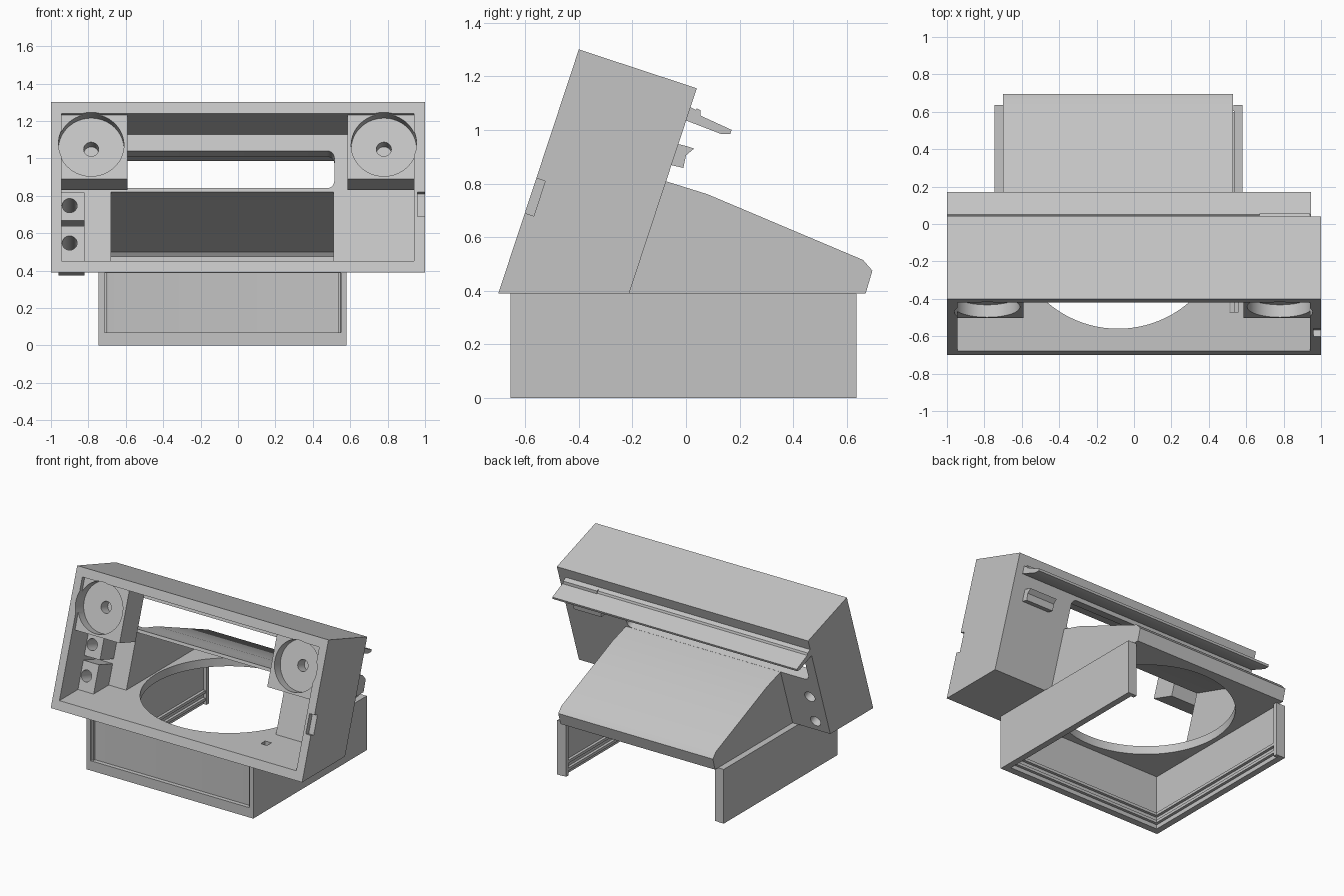
import bpy, bmesh
from mathutils import Vector, Matrix

old = bpy.data.objects.get("Cube")
if old:
    bpy.data.objects.remove(old, do_unlink=True)

grey = bpy.data.materials.new("light grey plastic")
grey.use_nodes = True
COLOUR = (0.55, 0.55, 0.55, 1)
grey.diffuse_color = COLOUR
grey.node_tree.nodes["Principled BSDF"].inputs["Base Color"].default_value = COLOUR

DEPTH = Vector((0, 0.95, -0.313)).normalized()   # into the tilted head
UP = Vector((0, 0, 1))


def tilt(depth, h):
    """(y, z) of a point behind the tilted front face, at front height h."""
    return (-0.70 + 0.33 * (h - 0.39) + depth * 0.95, h - depth * 0.313)


def finish(name, bm):
    bmesh.ops.recalc_face_normals(bm, faces=bm.faces[:])
    mesh = bpy.data.meshes.new(name)
    bm.to_mesh(mesh)
    bm.free()
    mesh.materials.append(grey)
    ob = bpy.data.objects.new(name, mesh)
    bpy.context.collection.objects.link(ob)
    return ob


def prism(name, profile, x0, x1, axis=None, radius=0):
    """Side profile extruded along x; edges parallel to axis may be rounded."""
    bm = bmesh.new()
    face = bm.faces.new([bm.verts.new((x0, y, z)) for y, z in profile])
    out = bmesh.ops.extrude_face_region(bm, geom=[face])
    verts = [v for v in out["geom"] if isinstance(v, bmesh.types.BMVert)]
    bmesh.ops.translate(bm, verts=verts, vec=(x1 - x0, 0, 0))
    if radius:
        edges = [e for e in bm.edges
                 if abs((e.verts[1].co - e.verts[0].co).normalized().dot(axis)) > 0.99]
        bmesh.ops.bevel(bm, geom=edges, offset=radius, segments=6, profile=0.5, affect='EDGES')
    return finish(name, bm)


def box(name, x0, x1, y0, y1, z0, z1, **kw):
    return prism(name, [(y0, z0), (y1, z0), (y1, z1), (y0, z1)], x0, x1, **kw)


def tilted_box(name, x0, x1, d0, d1, h0, h1, **kw):
    return prism(name, [tilt(d0, h0), tilt(d1, h0), tilt(d1, h1), tilt(d0, h1)], x0, x1, **kw)


def cylinder(name, start, direction, length, r, segments=48):
    bm = bmesh.new()
    rot = direction.to_track_quat('Z', 'Y').to_matrix().to_4x4()
    mat = Matrix.Translation(Vector(start) + direction * (length / 2)) @ rot
    bmesh.ops.create_cone(bm, cap_ends=True, segments=segments, radius1=r, radius2=r,
                          depth=length, matrix=mat)
    return finish(name, bm)


def combine(ob, tool, operation):
    mod = ob.modifiers.new("combine", 'BOOLEAN')
    mod.operation, mod.object, mod.solver = operation, tool, 'EXACT'
    bpy.context.view_layer.update()
    ev = ob.evaluated_get(bpy.context.evaluated_depsgraph_get())
    mesh = bpy.data.meshes.new_from_object(ev)
    ob.modifiers.clear()
    ob.data = mesh
    bpy.data.objects.remove(tool, do_unlink=True)


def cut(ob, tool):
    combine(ob, tool, 'DIFFERENCE')


def add(ob, tool):
    combine(ob, tool, 'UNION')


# Housing: tilted head with a sloping hood behind it
shell = tilted_box("housing_shell", -1, 1, 0, 0.463, 0.39, 1.30)
cut(shell, box("trim", -1.1, 1.1, -1, 1, 0, 0.39))
bpy.data.objects.remove(shell, do_unlink=True)
shell = prism("housing_shell", [(-0.70, 0.39), tilt(0, 1.30), tilt(0.463, 1.30), (-0.212, 0.39)], -1, 1)
add(shell, prism("hood", [(-0.26, 0.39), (-0.12, 0.81), (-0.08, 0.81), (0.08, 0.76),
                          (0.66, 0.515), (0.695, 0.475), (0.67, 0.39)], -0.70, 0.53))

# Hollow interior, rear slot and the round opening in the floor
cut(shell, prism("head_cavity", [(-0.75, 0.45), tilt(-0.05, 1.24), tilt(0.363, 1.24), (-0.298, 0.45)],
                 -0.945, 0.94))
cut(shell, prism("hood_cavity", [(-0.33, 0.45), (-0.2, 0.827), (0.075, 0.74), (0.64, 0.50),
                                 (0.655, 0.475), (0.65, 0.45)], -0.68, 0.51))
cut(shell, tilted_box("rear_slot", -0.93, 0.515, 0.3, 0.52, 0.954, 1.154, axis=DEPTH, radius=0.04))
cut(shell, cylinder("floor_hole", (-0.085, 0.02, 0.3), UP, 0.17, 0.58, 96))
cut(shell, box("floor_slot", 0.51, 0.56, -0.47, -0.42, 0.3, 0.5))
cut(shell, tilted_box("side_notch", 0.96, 1.05, -0.03, 0.035, 0.69, 0.82))

# Upper corner blocks with round recesses and screw holes
for x0, x1, cx in ((-0.96, -0.59, -0.785), (0.585, 0.96, 0.78)):
    add(shell, tilted_box("corner_block", x0, x1, 0.03, 0.22, 0.90, 1.26))
    cut(shell, cylinder("recess", (cx, *tilt(-0.03, 1.08)), DEPTH, 0.13, 0.175, 64))
    cut(shell, cylinder("screw_hole", (cx, *tilt(0.05, 1.08)), DEPTH, 0.13, 0.04, 24))

# Lower screw blocks, bored through the back
for h0, h1, hc in ((0.73, 0.88, 0.81), (0.50, 0.70, 0.61)):
    add(shell, tilted_box("screw_block", -0.96, -0.82, 0.2, 0.40, h0, h1))
    cut(shell, cylinder("bore", (-0.90, *tilt(0.15, hc)), DEPTH, 0.4, 0.04, 24))

# Rear flap over the slot, its raised strip and the small catch below
prism("rear_flap", [(-0.01, 1.06), (0.015, 1.085), (0.045, 1.07), (0.05, 1.055), (0.17, 1.0),
                    (0.165, 0.985), (0.13, 0.985), (0.0, 1.035)], -1, 0.945)
prism("flap_strip", [(0.03, 1.06), (0.04, 1.08), (0.055, 1.073), (0.055, 1.05)], 0.67, 0.94)
prism("rear_catch", [(-0.04, 0.95), (0, 0.94), (0.03, 0.93), (0, 0.905), (-0.01, 0.858),
                     (-0.06, 0.87)], 0.68, 0.90)

# Base front wall with a recessed panel
front = box("base_front_wall", -0.745, 0.58, -0.655, -0.605, 0, 0.39)
cut(front, box("panel_recess", -0.715, 0.55, -0.75, -0.625, 0.07, 0.388, axis=UP, radius=0.025))
for i, z in enumerate((0.03, 0.085)):
    box(f"front_rail_{i + 1}", -0.71, 0.545, -0.61, -0.585, z, z + 0.02)

# Base side walls with rails and rear lips; the back stays open
for side, outer, s in (("right", -0.745, 1), ("left", 0.58, -1)):
    inner = outer + s * 0.045
    box(f"{side}_base_wall", outer, inner, -0.64, 0.635, 0, 0.39)
    for i, z in enumerate((0.03, 0.085)):
        box(f"{side}_rail_{i + 1}", inner - s * 0.005, inner + s * 0.02, -0.60, 0.60, z, z + 0.02)
    box(f"{side}_rear_lip", inner - s * 0.005, inner + s * 0.025, 0.605, 0.634, 0.001, 0.39)

# Smooth the round surfaces only
bpy.ops.object.select_all(action='DESELECT')
for ob in bpy.context.collection.objects:
    if ob.type == 'MESH' and ob.data.materials and ob.data.materials[0] == grey:
        ob.select_set(True)
        bpy.context.view_layer.objects.active = ob
bpy.ops.object.shade_smooth_by_angle()
